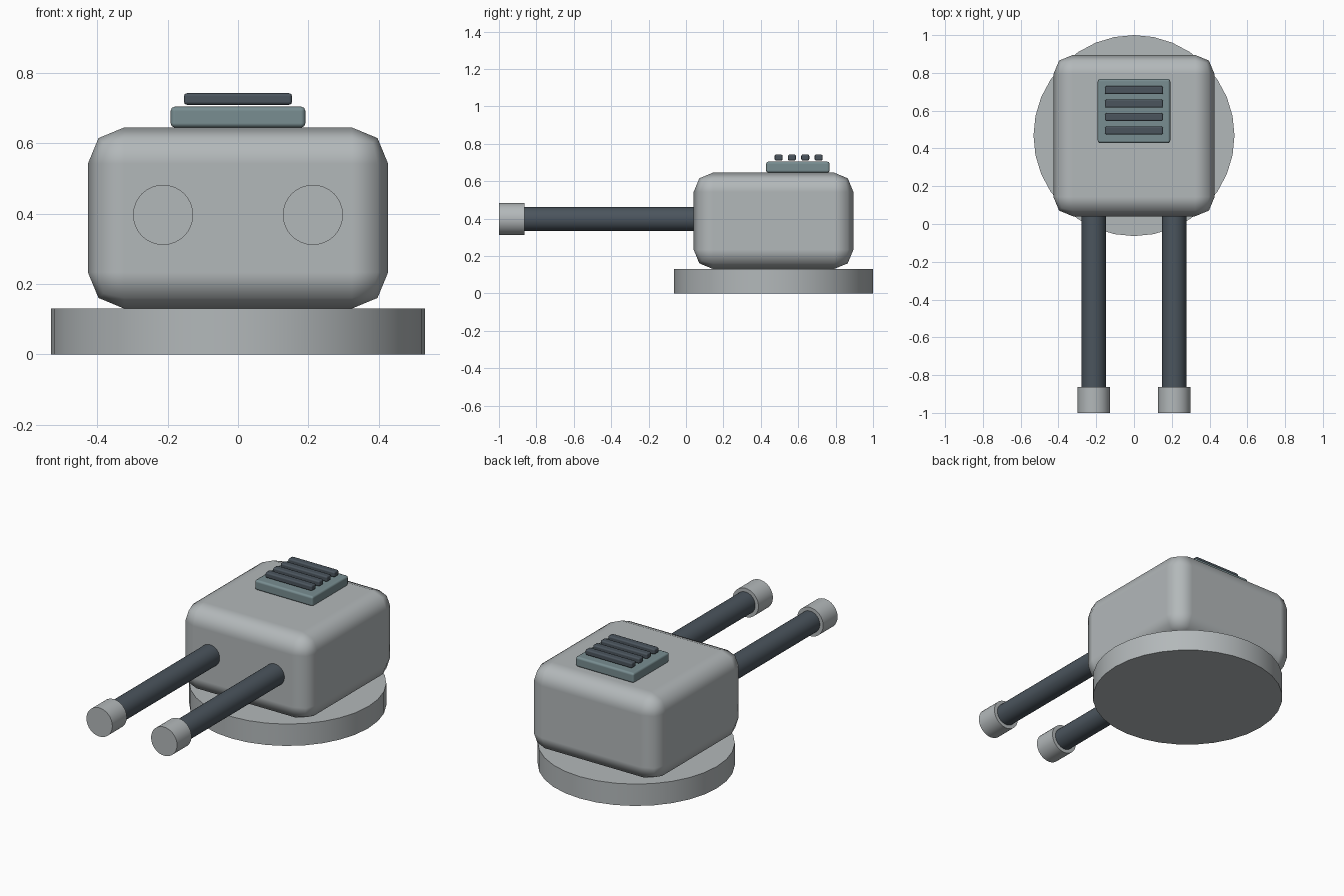
import bpy
import math

cube = bpy.data.objects.get("Cube")
if cube:
    bpy.data.objects.remove(cube, do_unlink=True)


def material(name, r, g, b):
    mat = bpy.data.materials.new(name)
    mat.use_nodes = True
    mat.diffuse_color = (r, g, b, 1)
    mat.node_tree.nodes["Principled BSDF"].inputs["Base Color"].default_value = (r, g, b, 1)
    return mat


light_grey = material("light grey", 0.45, 0.48, 0.49)
dark_steel = material("dark steel", 0.07, 0.09, 0.11)
blue_grey = material("blue grey", 0.19, 0.27, 0.285)


def rounded_box(name, centre, size, bevel, segments, mat):
    """Box with softened edges and flat main faces."""
    bpy.ops.mesh.primitive_cube_add(size=1, location=centre)
    obj = bpy.context.object
    obj.name = name
    obj.scale = size
    bpy.ops.object.transform_apply(location=False, rotation=False, scale=True)
    obj.data.materials.append(mat)
    bpy.ops.object.shade_smooth()
    mod = obj.modifiers.new("soft edges", 'BEVEL')
    mod.width = bevel
    mod.segments = segments
    mod.harden_normals = True
    return obj


def cylinder(name, centre, radius, length, mat, along_y=False):
    turn = (math.pi / 2, 0, 0) if along_y else (0, 0, 0)
    bpy.ops.mesh.primitive_cylinder_add(vertices=32, radius=radius, depth=length,
                                        location=centre, rotation=turn)
    obj = bpy.context.object
    obj.name = name
    obj.data.materials.append(mat)
    bpy.ops.object.shade_smooth_by_angle(angle=math.radians(30))
    return obj


# Round base and turret housing
cylinder("base", (0, 0.468, 0.065), 0.532, 0.13, light_grey)
rounded_box("housing", (0, 0.468, 0.388), (0.854, 0.854, 0.515), 0.103, 2, light_grey)

# Twin barrels with muzzles
for side, x in (("left", 0.213), ("right", -0.213)):
    cylinder(side + "_barrel", (x, -0.38, 0.397), 0.064, 1.0, dark_steel, True)
    cylinder(side + "_muzzle", (x, -0.932, 0.397), 0.0855, 0.136, light_grey, True)

# Roof vent with four slats
rounded_box("vent_plate", (0, 0.598, 0.675), (0.384, 0.34, 0.06), 0.013, 2, blue_grey)
for i in range(4):
    rounded_box(f"vent_slat_{i + 1}", (0, 0.495 + 0.0713 * i, 0.7265),
                (0.308, 0.043, 0.033), 0.009, 2, dark_steel)
